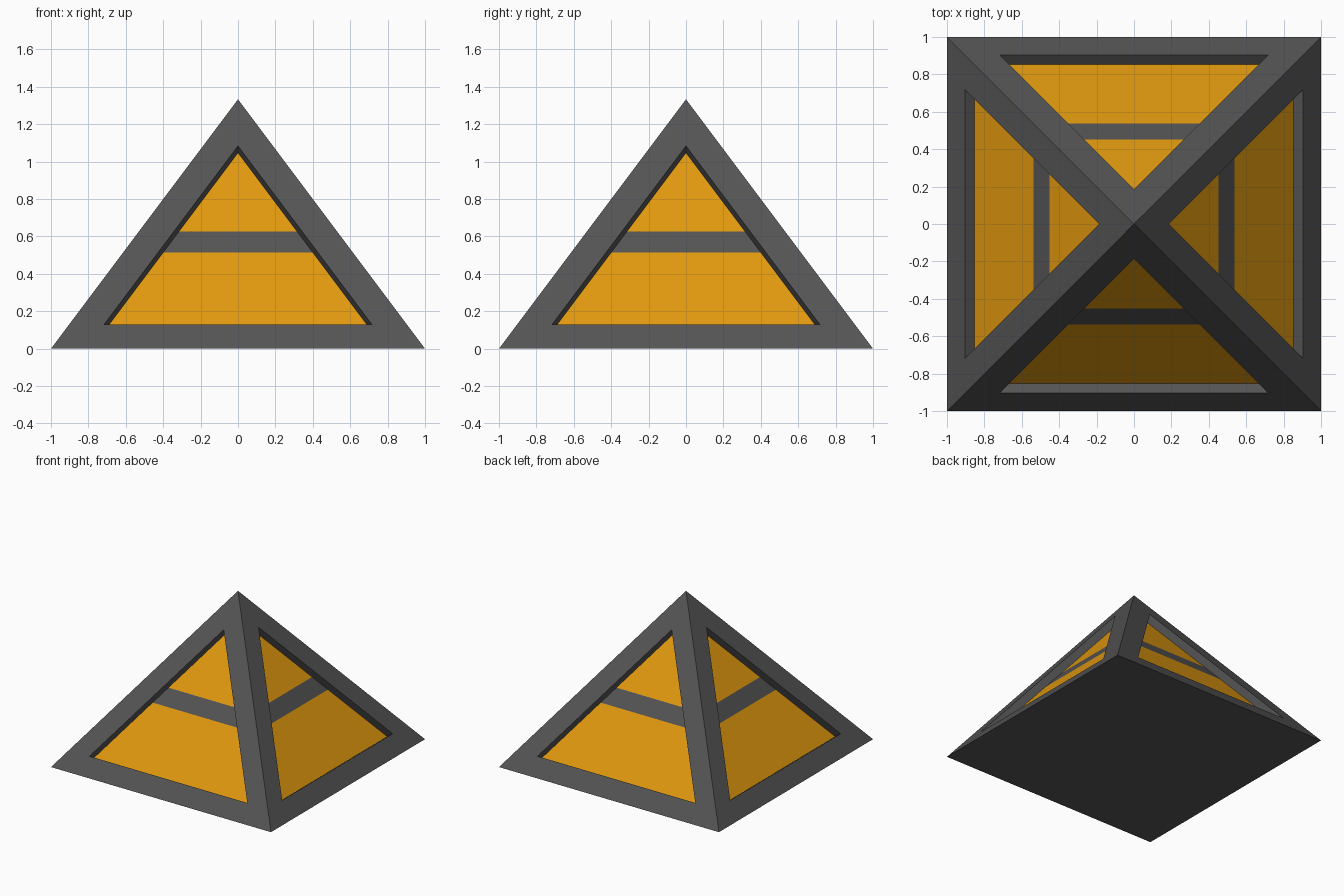
import bpy
import bmesh

cube = bpy.data.objects.get("Cube")
if cube:
    bpy.data.objects.remove(cube, do_unlink=True)

HEIGHT = 1.333
FRAME_WIDTH = 0.16
RECESS = 0.0625
BAND = (0.513, 0.626)


def make_material(name, rgb):
    mat = bpy.data.materials.new(name)
    mat.use_nodes = True
    color = (*rgb, 1.0)
    mat.diffuse_color = color
    mat.node_tree.nodes["Principled BSDF"].inputs["Base Color"].default_value = color
    return mat


# Solid four-sided pyramid
bm = bmesh.new()
corners = [bm.verts.new((x, y, 0)) for x, y in ((-1, -1), (1, -1), (1, 1), (-1, 1))]
apex = bm.verts.new((0, 0, HEIGHT))
bm.faces.new(reversed(corners))
sides = [bm.faces.new((corners[i], corners[(i + 1) % 4], apex)) for i in range(4)]
bm.normal_update()

# Triangular windows sunk straight into each side
bmesh.ops.inset_individual(bm, faces=sides, thickness=FRAME_WIDTH, use_even_offset=True)
panels = bmesh.ops.extrude_discrete_faces(bm, faces=sides)["faces"]
bm.normal_update()
for panel in panels:
    bmesh.ops.translate(bm, verts=panel.verts, vec=panel.normal * -RECESS)

# Amber panes split by a horizontal grey band
for panel in panels:
    panel.material_index = 1
for z in BAND:
    panes = [f for f in bm.faces if f.material_index == 1]
    edges = {e for f in panes for e in f.edges}
    verts = {v for f in panes for v in f.verts}
    bmesh.ops.bisect_plane(bm, geom=panes + list(edges) + list(verts),
                           plane_co=(0, 0, z), plane_no=(0, 0, 1))
for face in bm.faces:
    if face.material_index == 1:
        middle = sum(v.co.z for v in face.verts) / len(face.verts)
        if BAND[0] < middle < BAND[1]:
            face.material_index = 0
bm.normal_update()

mesh = bpy.data.meshes.new("pyramid")
bm.to_mesh(mesh)
bm.free()
mesh.materials.append(make_material("dark grey frame", (0.089, 0.089, 0.089)))
mesh.materials.append(make_material("amber pane", (0.76, 0.32, 0.005)))
pyramid = bpy.data.objects.new("pyramid", mesh)
bpy.context.scene.collection.objects.link(pyramid)
